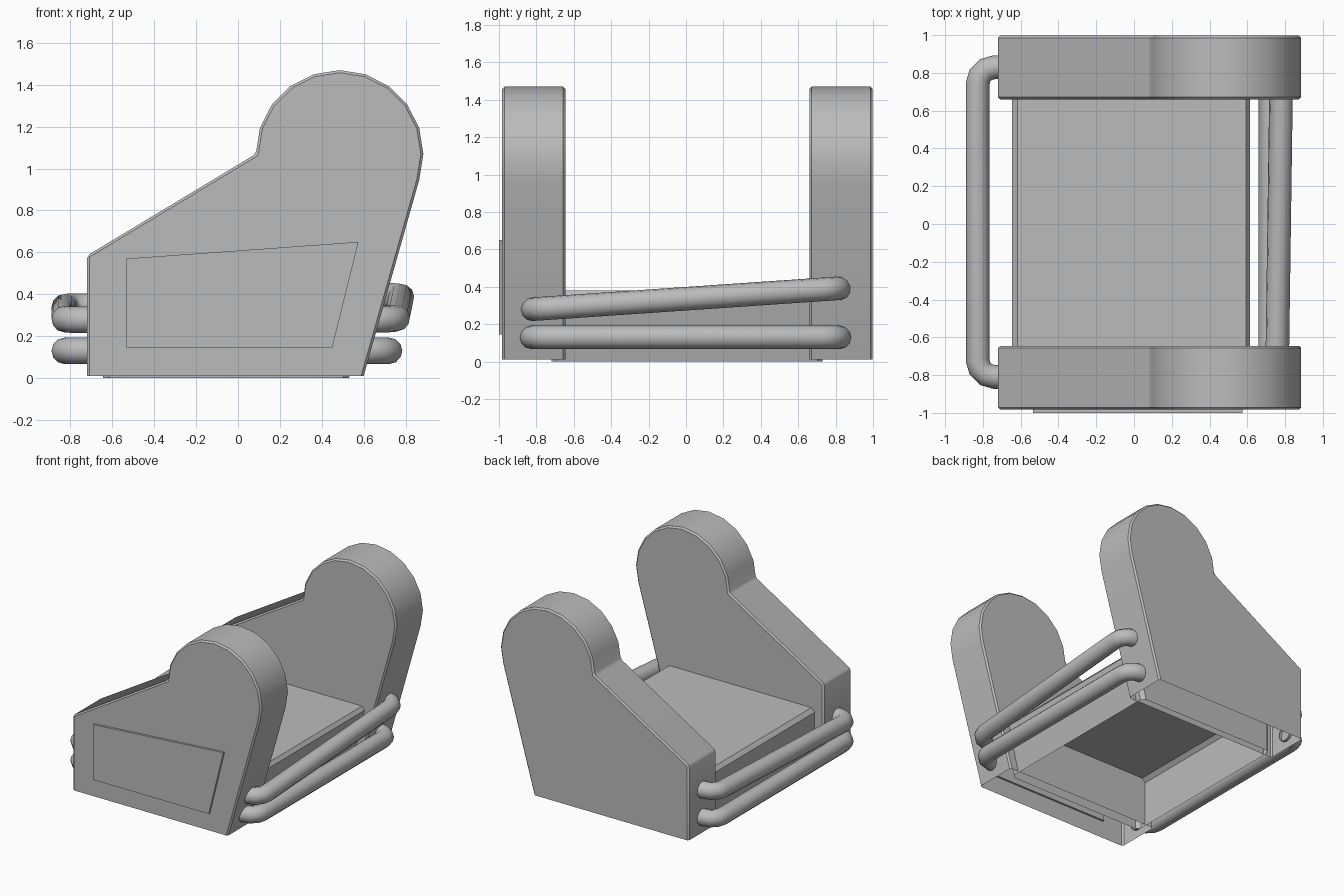
import bpy
import bmesh
from math import cos, sin, pi, radians
from mathutils import Vector

cube = bpy.data.objects.get("Cube")
if cube:
    bpy.data.objects.remove(cube, do_unlink=True)

grey = bpy.data.materials.new("plain grey")
grey.use_nodes = True
colour = (0.5, 0.5, 0.5, 1)
grey.diffuse_color = colour
grey.node_tree.nodes["Principled BSDF"].inputs["Base Color"].default_value = colour


def activate(obj):
    bpy.ops.object.select_all(action='DESELECT')
    obj.select_set(True)
    bpy.context.view_layer.objects.active = obj


def prism(name, profile, y0, y1, bevel=0, open_bottom=True):
    """Extrude an x-z profile along y, optionally leaving the underside open."""
    bm = bmesh.new()
    face = bm.faces.new([bm.verts.new((x, y0, z)) for x, z in profile])
    side = bmesh.ops.extrude_face_region(bm, geom=[face], use_keep_orig=True)
    moved = [v for v in side["geom"] if isinstance(v, bmesh.types.BMVert)]
    bmesh.ops.translate(bm, verts=moved, vec=(0, y1 - y0, 0))
    bmesh.ops.recalc_face_normals(bm, faces=bm.faces)
    if open_bottom:
        under = [f for f in bm.faces if f.normal.z < -0.99]
        bmesh.ops.delete(bm, geom=under, context='FACES')
    mesh = bpy.data.meshes.new(name)
    bm.to_mesh(mesh)
    bm.free()
    mesh.materials.append(grey)
    obj = bpy.data.objects.new(name, mesh)
    bpy.context.collection.objects.link(obj)
    activate(obj)
    if bevel:
        mod = obj.modifiers.new("edge bevel", 'BEVEL')
        mod.width = bevel
        mod.segments = 1
        mod.limit_method = 'ANGLE'
        mod.angle_limit = radians(30)
        bpy.ops.object.modifier_apply(modifier=mod.name)
    bpy.ops.object.shade_smooth_by_angle(angle=radians(30))
    return obj


def rail(name, front, back, inner_front, inner_back, bend=0.09, radius=0.063):
    """Tube along y whose two ends bend inwards into the side panels."""
    a, b = Vector(front), Vector(back)
    a_end = Vector((inner_front, a.y, a.z))
    b_end = Vector((inner_back, b.y, b.z))
    path = [a_end]
    for corner, before, after in ((a, a_end, b), (b, a, b_end)):
        p = corner + (before - corner).normalized() * bend
        q = corner + (after - corner).normalized() * bend
        centre = p + q - corner
        for i in range(4):
            t = i / 3 * pi / 2
            path.append(centre + (p - centre) * cos(t) + (q - centre) * sin(t))
    path.append(b_end)
    curve = bpy.data.curves.new(name, 'CURVE')
    curve.dimensions = '3D'
    curve.bevel_depth = radius
    curve.bevel_resolution = 4
    spline = curve.splines.new('POLY')
    spline.points.add(len(path) - 1)
    for point, co in zip(spline.points, path):
        point.co = (*co, 1)
    curve.materials.append(grey)
    obj = bpy.data.objects.new(name, curve)
    bpy.context.collection.objects.link(obj)
    activate(obj)
    bpy.ops.object.convert(target='MESH')
    bpy.ops.object.shade_smooth_by_angle(angle=radians(50))


# Side panels: sloped body topped by a round lobe
lobe = [(0.485 + 0.4 * cos(radians(d)), 1.07 + 0.4 * sin(radians(d)))
        for d in range(-18, 181, 18)]
panel = [(-0.72, 0.01), (0.6, 0.01)] + lobe + [(-0.72, 0.585)]
prism("front_panel", panel, -0.983, -0.645, bevel=0.012)
prism("back_panel", panel, 0.66, 0.998, bevel=0.012)

# Raised plate on the outside of the front panel
plate = [(-0.535, 0.145), (0.45, 0.145), (0.575, 0.65), (-0.535, 0.57)]
prism("front_plate", plate, -1.0, -0.968, open_bottom=False)

# Hollow base between the panels
base = [(-0.645, 0), (0.53, 0), (0.622, 0.38), (-0.645, 0.38)]
prism("base", base, -0.72, 0.73, bevel=0.028)

# Paired rails on both ends, the upper ones rising towards the back
rail("lower_left_rail", (0.722, -0.825, 0.13), (0.722, 0.82, 0.13), 0.6, 0.6)
rail("upper_left_rail", (0.757, -0.82, 0.28), (0.78, 0.82, 0.392), 0.64, 0.67)
rail("lower_right_rail", (-0.828, -0.81, 0.13), (-0.828, 0.83, 0.13), -0.7, -0.7)
rail("upper_right_rail", (-0.828, -0.81, 0.278), (-0.828, 0.83, 0.342), -0.7, -0.7)
